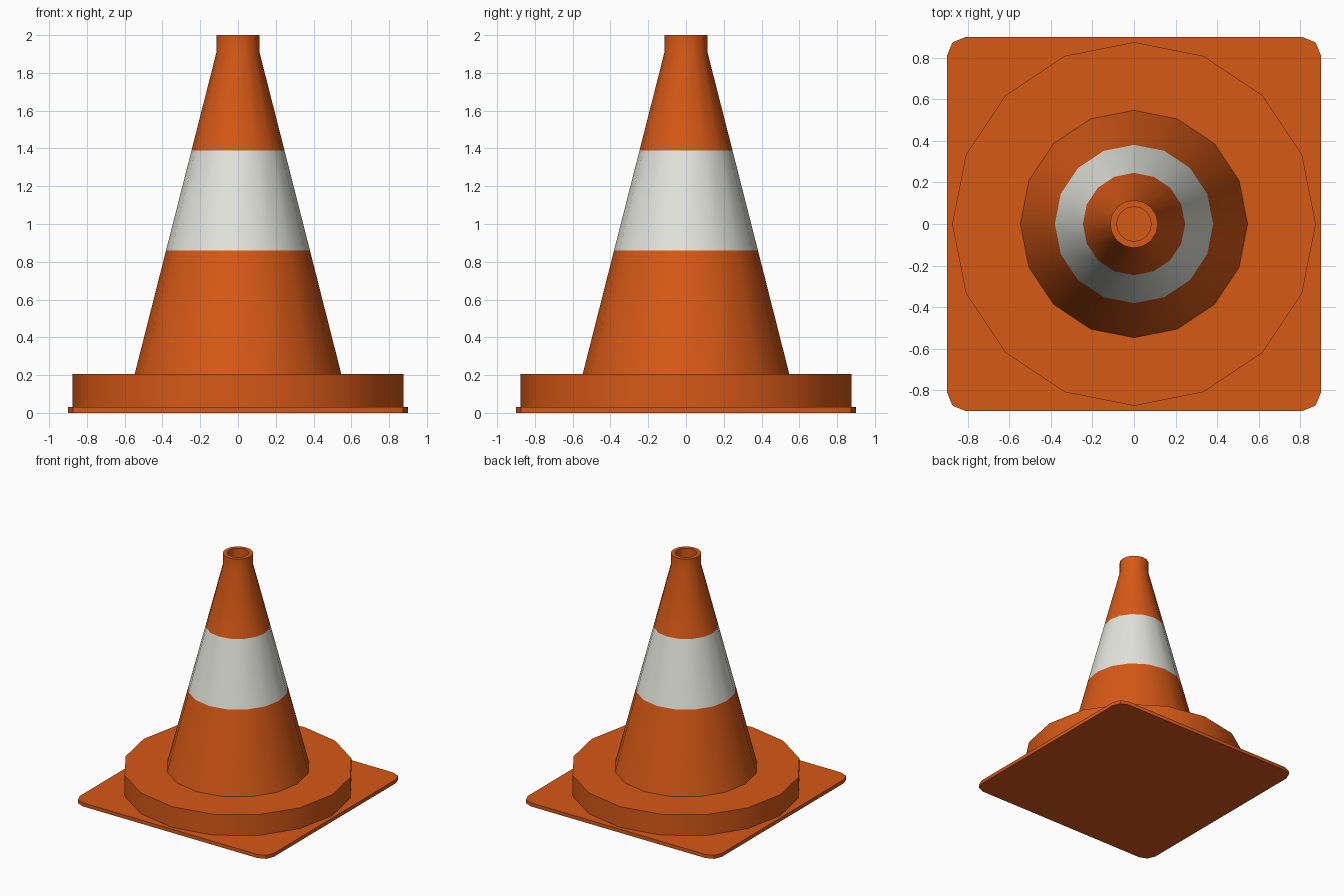
import bpy, bmesh
from math import cos, sin, pi, radians

if "Cube" in bpy.data.objects:
    bpy.data.objects.remove(bpy.data.objects["Cube"])

SIDES = 16


def material(name, rgb):
    m = bpy.data.materials.new(name)
    m.diffuse_color = (*rgb, 1)
    m.use_nodes = True
    m.node_tree.nodes["Principled BSDF"].inputs["Base Color"].default_value = m.diffuse_color
    return m


orange = material("orange", (0.68, 0.1, 0.008))
white = material("white", (0.78, 0.78, 0.73))


def finish(bm, name, mats):
    bmesh.ops.recalc_face_normals(bm, faces=bm.faces)
    mesh = bpy.data.meshes.new(name)
    bm.to_mesh(mesh)
    bm.free()
    ob = bpy.data.objects.new(name, mesh)
    bpy.context.collection.objects.link(ob)
    for m in mats:
        mesh.materials.append(m)
    bpy.ops.object.select_all(action='DESELECT')
    ob.select_set(True)
    bpy.context.view_layer.objects.active = ob
    bpy.ops.object.shade_smooth_by_angle(angle=radians(30))
    return ob


def lathe(name, profile, mats, band=None):
    """Spin (radius, z) points around z, cap both ends; band gets material 1."""
    bm = bmesh.new()
    rings = [[bm.verts.new((r * cos(2 * pi * i / SIDES), r * sin(2 * pi * i / SIDES), z))
              for i in range(SIDES)] for r, z in profile]
    for k, (a, b) in enumerate(zip(rings, rings[1:])):
        for i in range(SIDES):
            j = (i + 1) % SIDES
            f = bm.faces.new((a[i], a[j], b[j], b[i]))
            f.material_index = 1 if k == band else 0
    bm.faces.new(rings[0])
    bm.faces.new(rings[-1])
    return finish(bm, name, mats)


# Square foot plate with rounded corners
bm = bmesh.new()
bmesh.ops.create_cube(bm, size=1)
for v in bm.verts:
    v.co.x *= 1.8
    v.co.y *= 1.8
    v.co.z = 0.03 * (v.co.z + 0.5)
uprights = [e for e in bm.edges if abs(e.verts[0].co.z - e.verts[1].co.z) > 0.01]
bmesh.ops.bevel(bm, geom=uprights, offset=0.09, segments=2, profile=0.5, affect='EDGES')
finish(bm, "foot_plate", [orange])

# Round raised collar
lathe("base_collar", [(0.875, 0.03), (0.875, 0.205)], [orange])

# Cone body with reflective band, straight neck and recessed top hole
lathe("cone_body",
      [(0.547, 0.205), (0.381, 0.86), (0.246, 1.39), (0.115, 1.905),
       (0.115, 2.0), (0.083, 2.0), (0.083, 1.9)],
      [orange, white], band=1)
